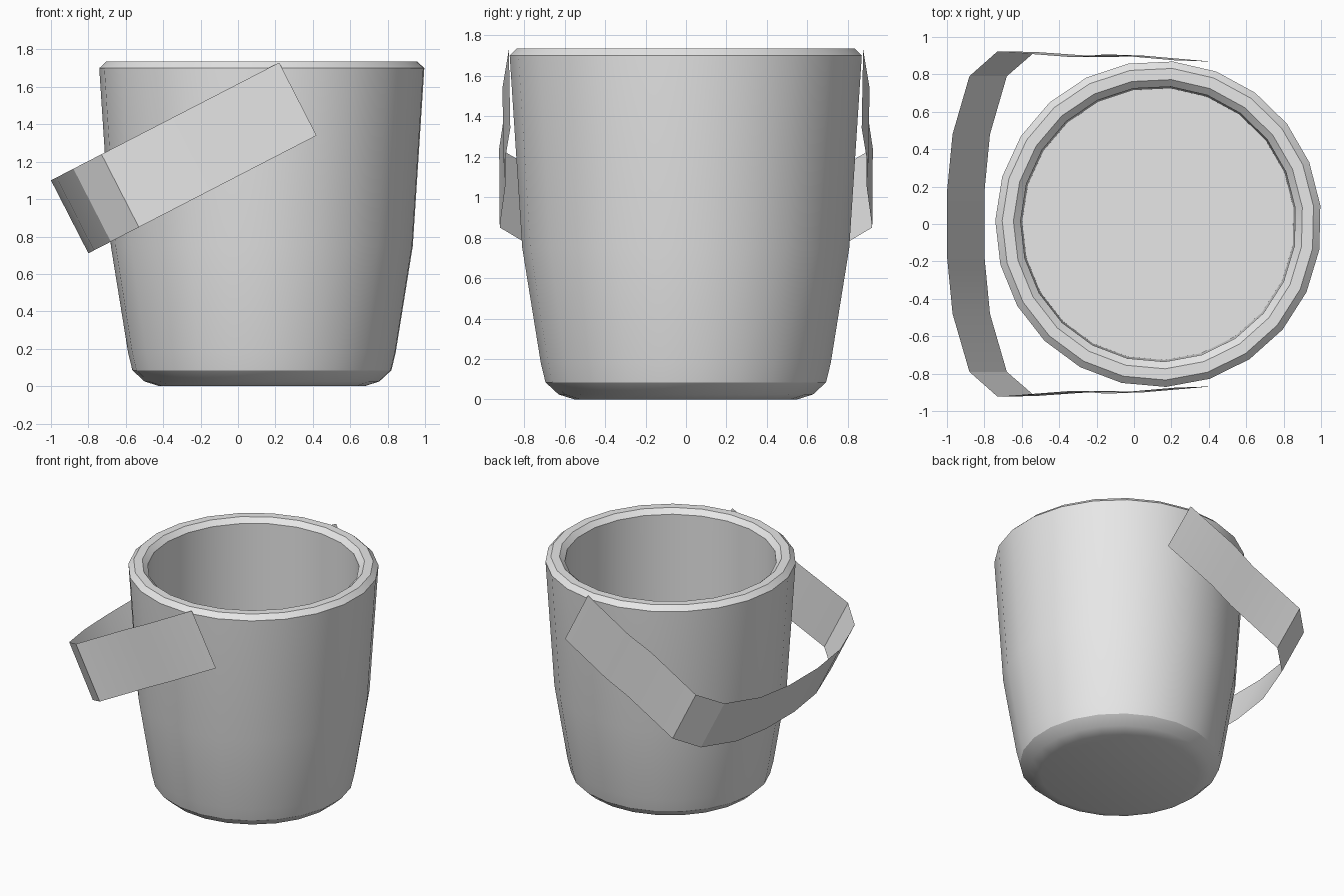
import bpy, bmesh, math

if "Cube" in bpy.data.objects:
    bpy.data.objects.remove(bpy.data.objects["Cube"])

grey = bpy.data.materials.new("light grey")
grey.diffuse_color = (0.8, 0.8, 0.8, 1)
grey.use_nodes = True
grey.node_tree.nodes["Principled BSDF"].inputs["Base Color"].default_value = grey.diffuse_color


def finish(name, bm, angle=30):
    mesh = bpy.data.meshes.new(name)
    bm.to_mesh(mesh)
    bm.free()
    mesh.materials.append(grey)
    ob = bpy.data.objects.new(name, mesh)
    bpy.context.collection.objects.link(ob)
    bpy.ops.object.select_all(action='DESELECT')
    ob.select_set(True)
    bpy.context.view_layer.objects.active = ob
    bpy.ops.object.shade_smooth_by_angle(angle=math.radians(angle))
    return ob


# bucket: (radius, z) profile from the underside, over the rim, to the inner floor
SIDES, CX, START = 23, 0.13, math.radians(6.6)
profile = [(0.55, 0.0), (0.63, 0.025), (0.695, 0.085), (0.718, 0.18), (0.81, 0.75),
           (0.872, 1.70), (0.835, 1.735), (0.775, 1.735), (0.737, 1.70), (0.735, 0.30)]
# keep the straight inner wall inside the tapered shell
profile[-1] = (0.728, 0.30)
bm = bmesh.new()
rings = []
for r, z in profile:
    rings.append([bm.verts.new((CX + r * math.cos(START + i * math.tau / SIDES),
                                r * math.sin(START + i * math.tau / SIDES), z))
                  for i in range(SIDES)])
for a, b in zip(rings, rings[1:]):
    for i in range(SIDES):
        j = (i + 1) % SIDES
        bm.faces.new((a[i], a[j], b[j], b[i]))
bm.faces.new(rings[0][::-1])
bm.faces.new(rings[-1])
finish("bucket", bm)

# handle: thin strap, (x, y upper edge, y lower edge), mirrored in y
half = [(0.22, 0.875, 0.868), (-0.15, 0.907, 0.90), (-0.33, 0.892, 0.892),
        (-0.73, 0.923, 0.92), (-0.88, 0.79, 0.79), (-0.97, 0.48, 0.48), (-1.0, 0.17, 0.17)]
path = half + [(x, -u, -l) for x, u, l in reversed(half)]
bm = bmesh.new()
pairs = []
for x, u, l in path:
    z = 1.73 + (x - 0.22) * 0.516
    pairs.append((bm.verts.new((x, u, z)), bm.verts.new((x + 0.2, l, z - 0.39))))
for (a, b), (c, d) in zip(pairs, pairs[1:]):
    bm.faces.new((a, c, d, b))
# normals face away from the bucket
bm.normal_update()
mid = list(bm.faces)[len(half) - 1]
if mid.normal.x > 0:
    bmesh.ops.reverse_faces(bm, faces=bm.faces[:])
finish("handle", bm)
